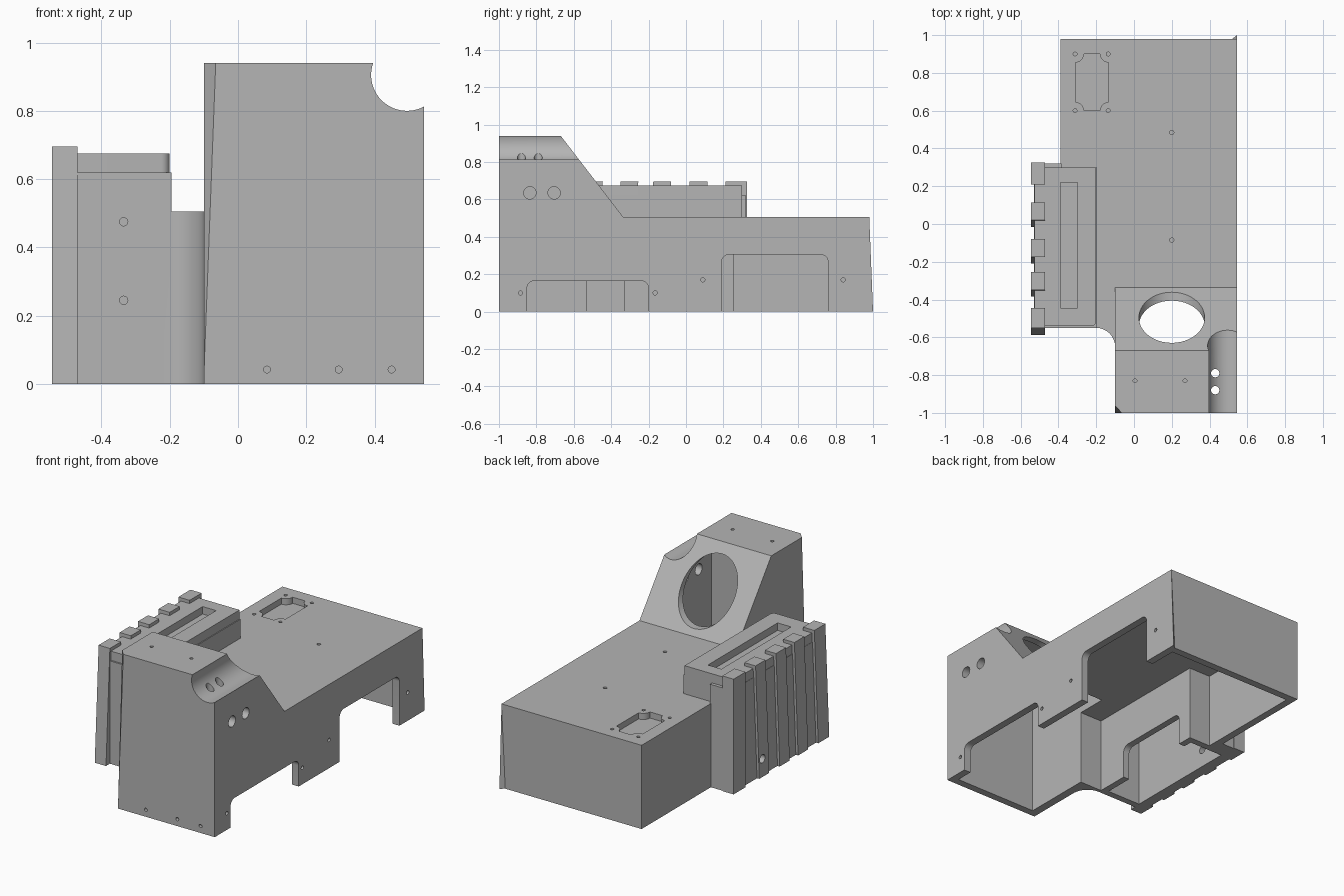
import bpy, bmesh, math
from mathutils import Vector

if "Cube" in bpy.data.objects:
    bpy.data.objects.remove(bpy.data.objects["Cube"])

grey = bpy.data.materials.new("plain grey")
grey.diffuse_color = (0.46, 0.46, 0.46, 1)
grey.use_nodes = True
grey.node_tree.nodes["Principled BSDF"].inputs["Base Color"].default_value = grey.diffuse_color


def link(name, bm):
    bmesh.ops.recalc_face_normals(bm, faces=bm.faces)
    me = bpy.data.meshes.new(name)
    bm.to_mesh(me)
    bm.free()
    ob = bpy.data.objects.new(name, me)
    bpy.context.collection.objects.link(ob)
    return ob


def prism(name, pts, axis, a, b):
    """Extrude a 2D profile along an axis from a to b."""
    place = {'x': lambda u, v, w: (w, u, v),
             'y': lambda u, v, w: (u, w, v),
             'z': lambda u, v, w: (u, v, w)}[axis]
    bm = bmesh.new()
    lo = [bm.verts.new(place(u, v, a)) for u, v in pts]
    hi = [bm.verts.new(place(u, v, b)) for u, v in pts]
    bm.faces.new(lo)
    bm.faces.new(hi)
    n = len(pts)
    for i in range(n):
        j = (i + 1) % n
        bm.faces.new((lo[i], lo[j], hi[j], hi[i]))
    return link(name, bm)


def hull(name, pts):
    bm = bmesh.new()
    for p in pts:
        bm.verts.new(Vector(p))
    bmesh.ops.convex_hull(bm, input=bm.verts)
    return link(name, bm)


def arc(cx, cy, r, a0, a1, n=8):
    return [(cx + r * math.cos(math.radians(a0 + (a1 - a0) * i / n)),
             cy + r * math.sin(math.radians(a0 + (a1 - a0) * i / n))) for i in range(n + 1)]


def rect(u0, u1, v0, v1):
    return [(u0, v0), (u1, v0), (u1, v1), (u0, v1)]


def rod(u, v, r, axis, a, b, n=24):
    return prism("rod_cutter", arc(u, v, r, 0, 360, n)[:-1], axis, a, b)


def arch(u0, u1, top, r=0.04):
    return [(u0, -0.1), (u1, -0.1)] + arc(u1 - r, top - r, r, 0, 90) + arc(u0 + r, top - r, r, 90, 180)


def boolean(ob, tool, op='DIFFERENCE'):
    m = ob.modifiers.new("bool", 'BOOLEAN')
    m.operation, m.object, m.solver = op, tool, 'EXACT'
    bpy.context.view_layer.objects.active = ob
    bpy.ops.object.modifier_apply(modifier=m.name)
    bpy.data.objects.remove(tool, do_unlink=True)


# Main body with the concave fillet beside the side box
body = prism("housing", [(-0.1, -1), (0.545, -1), (0.545, 0.98), (-0.39, 0.98), (-0.39, 0.2),
                         (-0.25, 0.2), (-0.25, -0.55)] + arc(-0.2, -0.65, 0.1, 90, 0)
             , 'z', 0, 0.94)

# Sloped tower profile and low deck
boolean(body, prism("deck_cutter", [(-0.747, 1.04), (-0.335, 0.505), (1.2, 0.505), (1.2, 1.04)], 'x', -1, 1))
boolean(body, prism("side_cutter", rect(-1, -0.1, -1.1, 1.1), 'z', 0.505, 1.1))

# Side box, lid and leaning ribs
boolean(body, prism("box", [(-0.53, -0.55), (-0.195, -0.55), (-0.195, 0.3), (-0.385, 0.3),
                            (-0.385, 0.32), (-0.53, 0.32)], 'z', 0, 0.62), 'UNION')
boolean(body, prism("lid", [(-0.528, -0.54)] + arc(-0.225, -0.515, 0.025, -90, 0)
                    + [(-0.2, 0.3), (-0.528, 0.3)], 'z', 0.55, 0.675), 'UNION')
for y0, y1, lean in ((0.21, 0.325, 0), (0.02, 0.115, -0.035), (-0.175, -0.08, -0.035),
                     (-0.35, -0.255, -0.035), (-0.55, -0.445, -0.037)):
    boolean(body, prism("rib", [(y0, 0.695), (y1, 0.695), (y1 + lean, 0), (y0 + lean, 0)],
                        'x', -0.545, -0.47), 'UNION')

# Tapered corners
boolean(body, hull("corner_cutter", [(-0.06, -1.005, 0.96), (-0.105, -0.955, 0.96),
                                     (-0.12, -1.02, 0.96), (-0.1005, -1.0005, 0)]))
boolean(body, hull("rear_corner", [(0.51, 0.97, 0), (0.545, 0.97, 0), (0.545, 1, 0), (0.52, 0.98, 0),
                                   (0.545, 0.98, 0.5), (0.545, 0.97, 0.5)]), 'UNION')

# Round scoop on the tower
boolean(body, rod(0.495, 0.905, 0.105, 'y', -1.1, -0.4, 64))

# Hollow interior, open below
boolean(body, prism("main_cavity", [(-0.05, -0.955), (0.5, -0.955), (0.5, 0.935), (-0.345, 0.935),
                                    (-0.345, 0.255), (-0.2, 0.255), (-0.2, -0.53), (-0.05, -0.53)],
                    'z', -0.1, 0.455))
tower = prism("tower_cavity", [(-0.955, 0.3), (-0.345, 0.3), (-0.345, 0.46), (-0.68, 0.895),
                               (-0.955, 0.895)], 'x', -0.05, 0.5)
boolean(tower, rod(0.495, 0.905, 0.145, 'y', -1.1, -0.2, 48))
boolean(body, tower)
boolean(body, prism("box_cavity", rect(-0.465, -0.24, -0.51, 0.215), 'z', -0.1, 0.56))

# Arched openings
boolean(body, prism("arch_cutter", arch(-0.85, -0.2, 0.165), 'x', 0.45, 0.6))
boolean(body, prism("arch_cutter", arch(0.19, 0.76, 0.305), 'x', 0.45, 0.6))
boolean(body, prism("arch_cutter", arch(-0.33, 0.16, 0.2), 'x', -0.3, -0.15))

# Large round opening in the slope
boolean(body, rod(0.2, 0.713, 0.174, 'y', -0.85, -0.2, 64))

# Lid slot and notched deck pocket
boolean(body, prism("slot_cutter", rect(-0.39, -0.3, -0.445, 0.22), 'z', 0.63, 0.8))
notch = []
for cx, cy, a in ((-0.31, 0.6, 90), (-0.135, 0.6, 180), (-0.135, 0.9, 270), (-0.31, 0.9, 360)):
    notch += arc(cx, cy, 0.045, a, a - 90, 6)
boolean(body, prism("pocket_cutter", notch, 'z', 0.468, 0.6))

# Small blind holes and through holes: u, v, radius, axis, start, end
holes = [(x, 0.042, 0.01, 'y', -1.05, -0.98) for x in (0.085, 0.295, 0.45)]
holes += [(-0.335, z, 0.012, 'y', -0.6, -0.53) for z in (0.245, 0.475)]
holes += [(0.2, y, 0.011, 'z', 0.485, 0.6) for y in (0.485, -0.085)]
holes += [(x, -0.83, 0.01, 'z', 0.92, 1) for x in (0.005, 0.27)]
holes += [(x, y, 0.01, 'z', 0.485, 0.6) for x in (-0.312, -0.137) for y in (0.6, 0.9)]
holes += [(y, z, 0.011, 'x', 0.525, 0.6)
          for y, z in ((-0.885, 0.1), (-0.165, 0.1), (0.09, 0.17), (0.84, 0.17))]
holes += [(y, 0.635, 0.033, 'x', 0.45, 0.6) for y in (-0.835, -0.705)]
holes += [(0.43, y, 0.022, 'z', 0.72, 0.93) for y in (-0.79, -0.88)]
holes += [(0.05, 0.11, 0.025, 'x', -0.6, -0.44)]
for h in holes:
    boolean(body, rod(*h))

# Finish
body.data.materials.clear()
body.data.materials.append(grey)
for p in body.data.polygons:
    p.material_index = 0
bpy.ops.object.select_all(action='DESELECT')
body.select_set(True)
bpy.context.view_layer.objects.active = body
bpy.ops.object.shade_smooth_by_angle(angle=math.radians(30))
